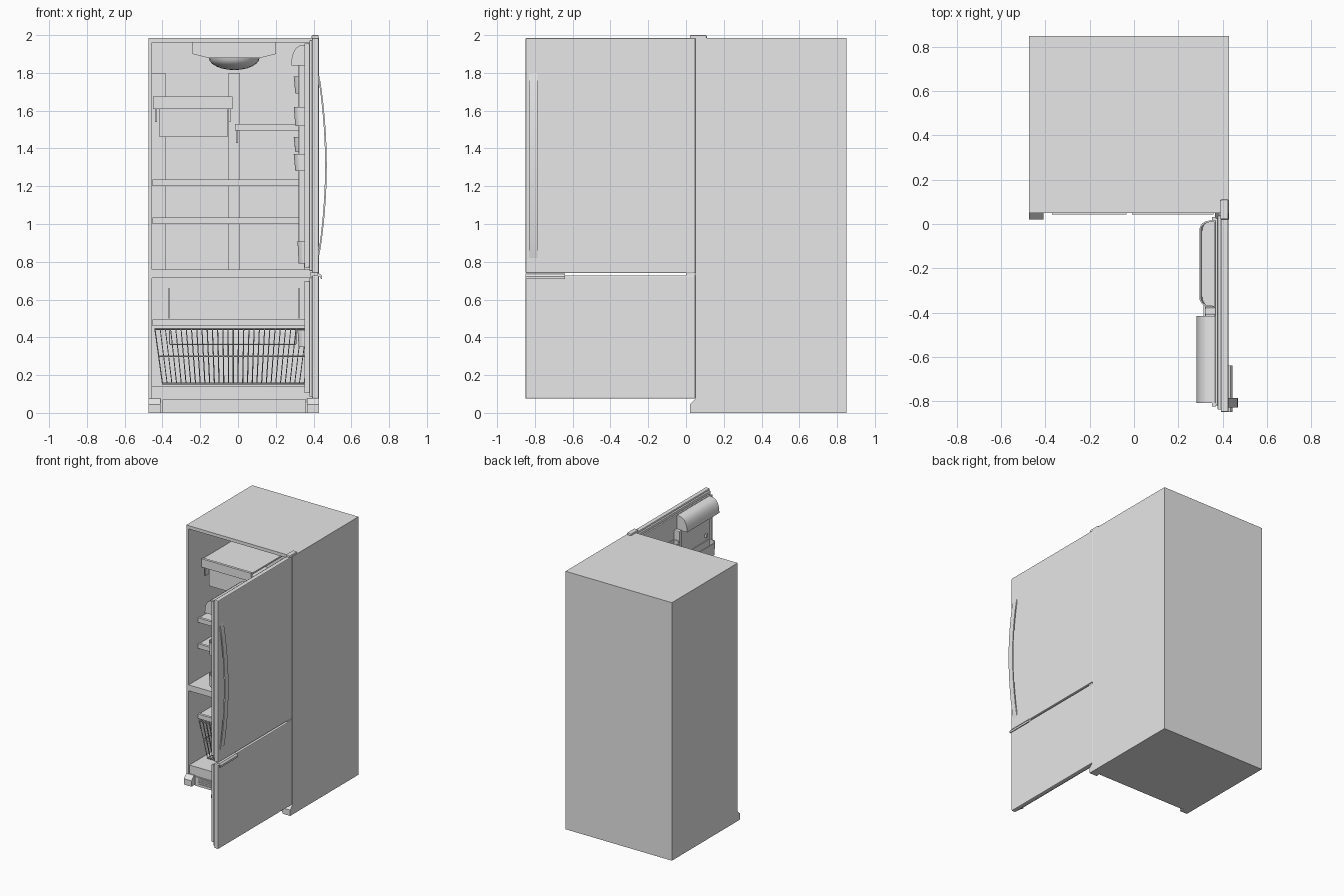
import bpy, bmesh, math
from mathutils import Vector

cube = bpy.data.objects.get("Cube")
if cube:
    bpy.data.objects.remove(cube, do_unlink=True)

grey = bpy.data.materials.new("appliance_grey")
grey.use_nodes = True
grey.diffuse_color = (0.8, 0.8, 0.8, 1)
grey.node_tree.nodes["Principled BSDF"].inputs["Base Color"].default_value = (0.8, 0.8, 0.8, 1)


def finish(name, bm, smooth=False):
    bmesh.ops.recalc_face_normals(bm, faces=bm.faces)
    mesh = bpy.data.meshes.new(name)
    bm.to_mesh(mesh)
    bm.free()
    mesh.materials.append(grey)
    ob = bpy.data.objects.new(name, mesh)
    bpy.context.collection.objects.link(ob)
    if smooth:
        bpy.ops.object.select_all(action='DESELECT')
        ob.select_set(True)
        bpy.context.view_layer.objects.active = ob
        bpy.ops.object.shade_smooth_by_angle()
    return ob


def add_box(bm, x, y, z):
    made = bmesh.ops.create_cube(bm, size=1)["verts"]
    for v in made:
        v.co = Vector([(r[0] + r[1]) / 2 + c * (r[1] - r[0]) for r, c in zip((x, y, z), v.co)])


def box(name, x, y, z, bevel=0):
    bm = bmesh.new()
    add_box(bm, x, y, z)
    if bevel:
        bmesh.ops.bevel(bm, geom=bm.edges[:], offset=bevel, segments=2, affect='EDGES', profile=0.5)
    return finish(name, bm)


def boxes(name, ranges):
    bm = bmesh.new()
    for r in ranges:
        add_box(bm, *r)
    return finish(name, bm)


def prism(name, pts, axis, lo, hi, smooth=False):
    # extrude a 2D outline along the x, y or z axis
    bm = bmesh.new()

    def place(p, d):
        c = list(p)
        c.insert(axis, d)
        return bm.verts.new(c)
    a = [place(p, lo) for p in pts]
    b = [place(p, hi) for p in pts]
    bm.faces.new(a)
    bm.faces.new(b)
    for i in range(len(pts)):
        j = (i + 1) % len(pts)
        bm.faces.new((a[i], a[j], b[j], b[i]))
    return finish(name, bm, smooth)


def tray(name, x, y, z, radius, taper=0.0):
    # open bin whose -x corners are rounded in plan
    pts = [(x[1], y[0]), (x[1], y[1])]
    for cy, start in ((y[1] - radius, 90), (y[0] + radius, 180)):
        for k in range(7):
            a = math.radians(start + 15 * k)
            pts.append((x[0] + radius + radius * math.cos(a), cy + radius * math.sin(a)))
    ob = prism(name, pts, 2, *z)
    bm = bmesh.new()
    bm.from_mesh(ob.data)
    bmesh.ops.delete(bm, geom=[f for f in bm.faces if f.normal.z > 0.9], context='FACES')
    for v in bm.verts:
        if v.co.z < z[0] + 0.001:
            v.co.x += taper * (x[1] - v.co.x)
    bm.to_mesh(ob.data)
    bm.free()
    mod = ob.modifiers.new("wall", 'SOLIDIFY')
    mod.thickness = 0.007
    return ob


# Cabinet shell
L, R, F, B, T = -0.475, 0.43, 0.05, 0.85, 1.985
boxes("cabinet_shell", [
    ((L, L + 0.02), (F, B), (0, T)), ((R - 0.02, R), (F, B), (0, T)),
    ((L + 0.02, R - 0.02), (F, B), (T - 0.025, T)),
    ((L + 0.02, R - 0.02), (0.79, B), (0, T - 0.025)),
    ((L + 0.02, R - 0.02), (F + 0.01, 0.79), (0, 0.14)),
    ((L + 0.02, R - 0.02), (F, 0.79), (0.715, 0.76))])
boxes("shelf_tracks", [(x, (0.775, 0.79), (0.76, 1.8))
                       for x in ((-0.455, -0.385), (-0.05, 0.01), (0.35, 0.41))])

# Base grille and corner feet
boxes("grille_slats", [(x, (F - 0.006, F + 0.012), (z, z + 0.007))
                       for x in ((-0.37, -0.035), (-0.01, 0.36)) for z in (0.015, 0.029, 0.043, 0.057)])
box("grille_backing", (-0.4, 0.36), (F, F + 0.02), (0, 0.07))
for side, x in (("right", (L, -0.41)), ("left", (0.365, R))):
    prism(side + "_foot", [(0.02, 0), (0.02, 0.045), (0.05, 0.075), (0.07, 0.075), (0.07, 0)], 0, *x)

# Shelves with a thicker front trim
def shelf(name, x, y, z, drop):
    boxes(name, [(x, (y + 0.015, 0.775), (z - 0.012, z)),
                 (x, (y, y + 0.02), (z - drop, z + 0.005))])


IN = (-0.453, 0.408)
shelf("middle_shelf", IN, 0.16, 1.23, 0.03)
shelf("lower_shelf", IN, 0.16, 1.03, 0.03)
shelf("upper_right_shelf", (-0.45, -0.03), 0.2, 1.67, 0.06)
shelf("upper_left_shelf", (-0.015, 0.408), 0.2, 1.525, 0.03)
shelf("freezer_shelf", IN, 0.16, 0.49, 0.03)
boxes("shelf_brackets", [((x, x + 0.01), (0.22, 0.775), (z, z + 0.07))
                         for x, z in ((-0.44, 1.54), (-0.05, 1.54), (-0.01, 1.43), (0.395, 1.43))])
boxes("freezer_side_rails", [((x, x + 0.005), (0.6, 0.79), (0.5, 0.66)) for x in (-0.367, 0.32)])

# Hanging drawer
boxes("hanging_drawer", [
    ((-0.415, -0.055), (0.24, 0.72), (1.46, 1.467)),
    ((-0.415, -0.055), (0.24, 0.248), (1.467, 1.61)), ((-0.415, -0.055), (0.712, 0.72), (1.467, 1.61)),
    ((-0.415, -0.407), (0.248, 0.712), (1.467, 1.61)), ((-0.063, -0.055), (0.248, 0.712), (1.467, 1.61))])

# Ceiling lamp: housing and dome
prism("lamp_housing", [(-0.24, 1.96), (-0.24, 1.9), (-0.16, 1.88), (0.12, 1.88), (0.2, 1.9), (0.2, 1.96)],
      1, 0.3, 0.7)
bm = bmesh.new()
bmesh.ops.create_uvsphere(bm, u_segments=24, v_segments=12, radius=1)
bmesh.ops.bisect_plane(bm, geom=bm.verts[:] + bm.edges[:] + bm.faces[:], plane_co=(0, 0, 0),
                       plane_no=(0, 0, 1), clear_outer=True)
for v in bm.verts:
    v.co = Vector((-0.02 + 0.135 * v.co.x, 0.5 + 0.14 * v.co.y, 1.882 + 0.067 * v.co.z))
finish("lamp_dome", bm, True)

# Freezer wire basket, wider at the rim
def wire(name, paths, closed, r=0.004):
    cu = bpy.data.curves.new(name, 'CURVE')
    cu.dimensions = '3D'
    cu.bevel_depth, cu.bevel_resolution = r, 0
    for path in paths:
        s = cu.splines.new('POLY')
        s.points.add(len(path) - 1)
        for p, c in zip(s.points, path):
            p.co = (*c, 1)
        s.use_cyclic_u = closed
    cu.materials.append(grey)
    ob = bpy.data.objects.new(name, cu)
    bpy.context.collection.objects.link(ob)


def ring(t):
    x0, x1, y0, y1 = -0.4 - 0.04 * t, 0.35 + 0.04 * t, 0.2 - 0.04 * t, 0.7 + 0.03 * t
    z = 0.155 + 0.29 * t
    return [(x0, y0, z), (x1, y0, z), (x1, y1, z), (x0, y1, z)]


low, high = ring(0), ring(1)
mix = lambda a, b, t: tuple(Vector(a).lerp(Vector(b), t))
ribs = [[mix(high[0], high[1], i / 30), mix(low[0], low[1], i / 30),
         mix(low[3], low[2], i / 30), mix(high[3], high[2], i / 30)] for i in range(31)]
sides = [[mix(high[a], high[b], i / 16), mix(low[a], low[b], i / 16)]
         for a, b in ((1, 2), (0, 3)) for i in range(17)]
wire("basket_wires", ribs + sides, False, 0.003)
wire("basket_rings", [ring(t) for t in (0, 0.5, 1)], True, 0.005)
box("freezer_inner_tray", (-0.365, 0.31), (0.25, 0.68), (0.36, 0.44), 0.008)

# Open doors: outer skins and stepped inner liners
for name, z in (("upper_door", (0.74, 1.985)), ("freezer_door", (0.075, 0.728))):
    box(name + "_skin", (0.392, 0.427), (-0.85, 0.05), z, 0.006)
    box(name + "_gasket", (0.378, 0.394), (-0.838, 0.038), (z[0] + 0.012, z[1] - 0.012), 0.003)
    box(name + "_liner", (0.366, 0.38), (-0.82, 0.025), (z[0] + 0.03, z[1] - 0.03), 0.004)
    boxes(name + "_liner_edges", [((0.352, 0.37), y, (z[0] + 0.03, z[1] - 0.03))
                                  for y in ((-0.825, -0.808), (0.015, 0.032))])
box("door_centre_rib", (0.32, 0.37), (-0.41, -0.378), (0.8, 1.85), 0.006)
boxes("bin_mount_studs", [((0.352, 0.368), (y, y + 0.02), (z, z + 0.025))
                          for y in (-0.77, -0.47, -0.33, -0.03) for z in (1.08, 1.19, 1.48, 1.65)])

# Door bins
HINGE, LATCH = (-0.375, 0.015), (-0.808, -0.415)
for name, x, y, z in (("upper_hinge_bin", 0.295, HINGE, (1.69, 1.78)),
                      ("second_latch_bin", 0.295, LATCH, (1.52, 1.62)),
                      ("middle_hinge_bin", 0.295, HINGE, (1.38, 1.46)),
                      ("third_latch_bin", 0.295, LATCH, (1.28, 1.37)),
                      ("bottom_bin", 0.315, (-0.808, 0.015), (0.79, 0.91)),
                      ("freezer_bin", 0.315, (-0.808, 0.015), (0.35, 0.44))):
    tray(name, (x, 0.366), y, z, 0.045, 0.12)
prism("dairy_compartment", [(0.37, 1.84), (0.282, 1.84), (0.284, 1.875), (0.292, 1.905), (0.306, 1.93),
                            (0.328, 1.945), (0.37, 1.95)], 1, *LATCH, smooth=True)

# Bowed handle on the upper door
arc = [i / 20 for i in range(21)]
outer = [(0.427 + 0.043 * math.sin(math.pi * t) ** 0.8, 0.82 + 0.98 * t) for t in arc]
inner = [(0.420 + 0.041 * math.sin(math.pi * t) ** 0.8, 0.826 + 0.968 * t) for t in reversed(arc)]
prism("upper_door_handle", outer + inner, 1, -0.83, -0.787, True)

# Freezer pull, hinge cover and centre hinge
prism("freezer_pull", [(0.42, 0.738), (0.436, 0.736), (0.446, 0.722), (0.446, 0.708), (0.439, 0.708),
                       (0.436, 0.72), (0.42, 0.726)], 1, -0.85, -0.64)
box("top_hinge_cover", (0.39, 0.427), (0.02, 0.11), (1.98, 2.0), 0.006)
box("centre_hinge", (0.385, 0.42), (0.0, 0.06), (0.722, 0.745))
